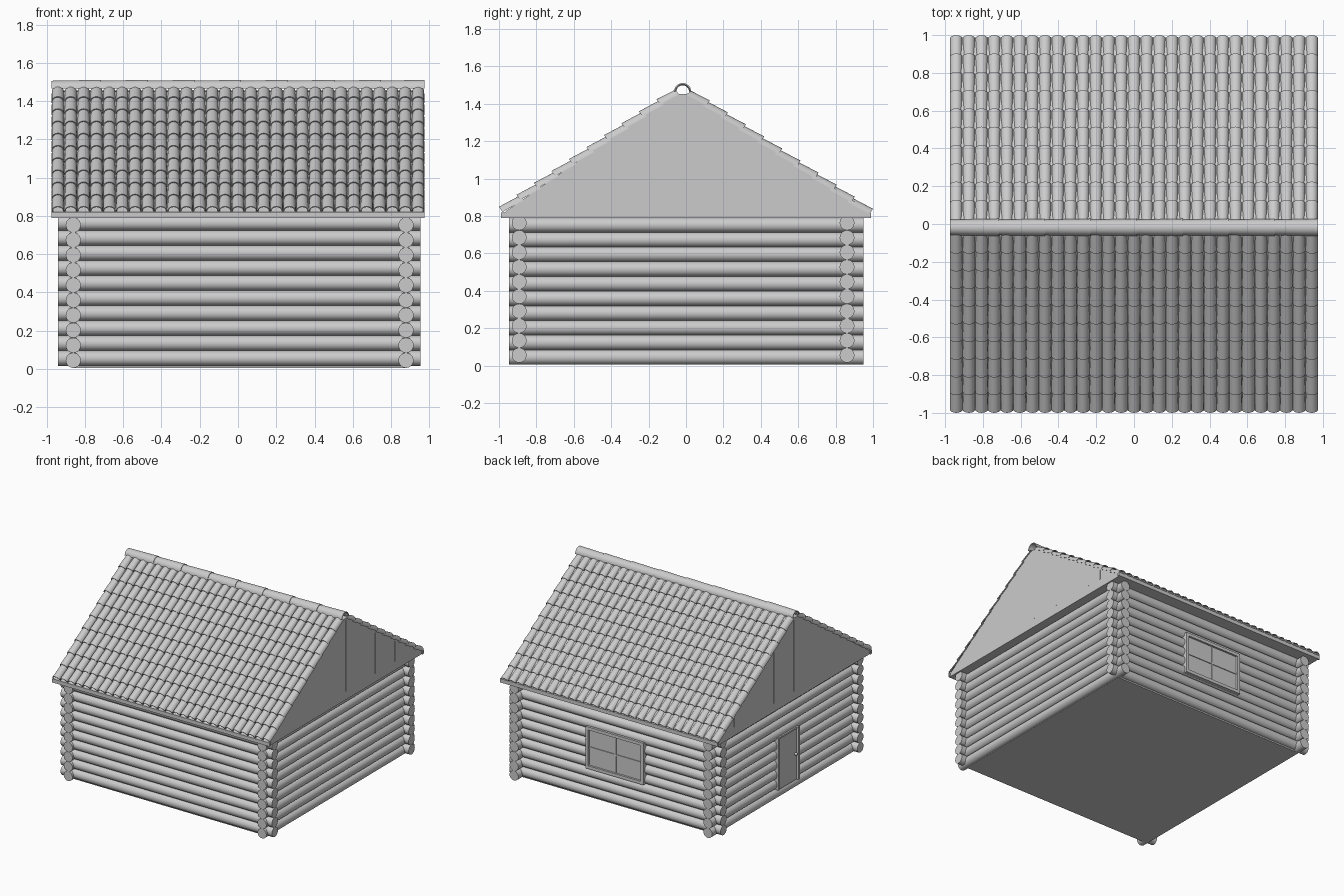
import bpy, bmesh, math
from mathutils import Vector, Matrix

if "Cube" in bpy.data.objects:
    bpy.data.objects.remove(bpy.data.objects["Cube"])

def finish(bm, name, smooth=True):
    bmesh.ops.recalc_face_normals(bm, faces=bm.faces)
    me = bpy.data.meshes.new(name)
    bm.to_mesh(me)
    bm.free()
    if smooth:
        me.shade_smooth()
        me.set_sharp_from_angle(angle=math.radians(40))
    ob = bpy.data.objects.new(name, me)
    bpy.context.collection.objects.link(ob)
    return ob

def add_box(bm, lo, hi):
    lo, hi = Vector(lo), Vector(hi)
    m = Matrix.Translation((lo + hi) / 2) @ Matrix.Diagonal((*(hi - lo), 1))
    bmesh.ops.create_cube(bm, size=1, matrix=m)

def boxes(name, *pairs):
    bm = bmesh.new()
    for lo, hi in pairs:
        add_box(bm, lo, hi)
    return finish(bm, name, False)

def add_log(bm, a, b, r):
    a, b = Vector(a), Vector(b)
    rot = (b - a).to_track_quat('Z', 'Y').to_matrix().to_4x4()
    bmesh.ops.create_cone(bm, cap_ends=True, segments=24, radius1=r, radius2=r,
                          depth=(b - a).length, matrix=Matrix.Translation((a + b) / 2) @ rot)

def add_half_pipe(bm, a, b, side, up, ra, rb, t, segs=8):
    """Thin half-round shell running from a to b, arched towards up."""
    rings = []
    for p, r in ((a, ra), (b, rb)):
        for rad in (r, r - t):
            rings.append([bm.verts.new(p + side * rad * math.cos(math.pi * i / segs)
                                       + up * rad * math.sin(math.pi * i / segs))
                          for i in range(segs + 1)])
    ao, ai, bo, bi = rings
    for p, q in ((ao, bo), (bi, ai), (ai, ao), (bo, bi)):
        for i in range(segs):
            bm.faces.new((p[i], p[i + 1], q[i + 1], q[i]))
    for i in (0, segs):
        bm.faces.new((ao[i], bo[i], bi[i], ai[i]))

# Log walls: ten courses, notched over each other at the corners
R, STEP = 0.0395, 0.0786
for name, y in (("front_wall_logs", -0.892), ("back_wall_logs", 0.861)):
    bm = bmesh.new()
    for i in range(10):
        z = 0.056 + i * STEP
        add_log(bm, (-0.94, y, z), (0.955, y, z), R)
    finish(bm, name)
for name, x in (("left_wall_logs", -0.861), ("right_wall_logs", 0.878)):
    bm = bmesh.new()
    for i in range(10):
        z = 0.045 + i * STEP
        add_log(bm, (x, -0.947, z), (x, 0.95, z), R)
    finish(bm, name)

# Floor
boxes("floor", ((-0.865, -0.893, 0.005), (0.875, 0.863, 0.025)))

# Attic body with both gables
bm = bmesh.new()
profile = [(-0.985, 0.79), (-0.985, 0.81), (-0.065, 1.45), (0.025, 1.455), (0.985, 0.82), (0.985, 0.79)]
base = bm.faces.new([bm.verts.new((-0.967, y, z)) for y, z in profile])
ext = bmesh.ops.extrude_face_region(bm, geom=[base])
bmesh.ops.translate(bm, vec=(1.934, 0, 0),
                    verts=[v for v in ext['geom'] if isinstance(v, bmesh.types.BMVert)])
base_faces = [f for f in bm.faces if len(f.verts) == 6]
if len(base_faces) < 2:
    bm.faces.new([v for v in sorted(bm.verts, key=lambda v: v.co.x)[:6]])
finish(bm, "attic_gables", False)

# Eave boards
boxes("eave_boards", *[((-0.975, y - 0.008, 0.79), (0.975, y + 0.008, 0.82)) for y in (-0.98, 0.98)])

# Thin plank seams on the gables
bm = bmesh.new()
for x in (-0.967, 0.967):
    for y in (0.0, 0.255, 0.38, 0.63, 0.76):
        add_box(bm, (x - 0.002, y - 0.003, 0.86), (x + 0.002, y + 0.003, 1.44 - 0.66 * y))
finish(bm, "gable_seams", False)

# Roof tiles: 29 columns by 10 rows on each slope
COLS, ROWS, WIDTH = 29, 10, 1.95
pitch = WIDTH / COLS
X = Vector((1, 0, 0))
for name, low, high in (("front_roof_tiles", (-0.981, 0.822), (-0.045, 1.46)),
                        ("back_roof_tiles", (0.981, 0.811), (0.012, 1.455))):
    low, high = Vector((0, *low)), Vector((0, *high))
    run = (high - low) / ROWS
    d = run.normalized()
    n = Vector((0, -d.z, d.y)) if d.y > 0 else Vector((0, d.z, -d.y))
    bm = bmesh.new()
    for c in range(COLS):
        x = X * (-WIDTH / 2 + pitch * (c + 0.5))
        for r in range(ROWS):
            a = x + low + run * r
            over = 1.15 if r < ROWS - 1 else 1.0
            b = a + run * over - n * 0.012
            add_half_pipe(bm, a, b, X, n, pitch * 0.5, pitch * 0.47, 0.005)
    finish(bm, name)

# Ridge caps, each lapping the next
bm = bmesh.new()
for i in range(8):
    x = -0.975 + i * 0.24375
    add_half_pipe(bm, Vector((x, -0.018, 1.465)), Vector((min(x + 0.26, 0.975), -0.018, 1.465)),
                  Vector((0, 1, 0)), Vector((0, 0, 1)), 0.041, 0.046, 0.007, 14)
finish(bm, "ridge_caps")

# Back window: frame, glazing bars, sill and pane
x0, x1, z0, z1, ya, yb = -0.26, 0.26, 0.26, 0.6, 0.85, 0.918
F, B = 0.025, 0.006
boxes("window_frame",
      ((x0, ya, z0), (x0 + F, yb, z1)), ((x1 - F, ya, z0), (x1, yb, z1)),
      ((x0 + F, ya, z0), (x1 - F, yb, z0 + F)), ((x0 + F, ya, z1 - F), (x1 - F, yb, z1)))
zm = (z0 + z1) / 2
boxes("window_bars", ((-B, ya, z0), (B, 0.908, z1)), ((x0, ya, zm - B), (x1, 0.908, zm + B)))
boxes("window_pane", ((x0 + 0.01, ya, z0 + 0.01), (x1 - 0.01, 0.902, z1 - 0.01)))

# Left side door: panel, jambs and knob
boxes("door_panel", ((-0.906, -0.13, 0.085), (-0.85, 0.11, 0.505)))
boxes("door_frame", ((-0.925, -0.142, 0.085), (-0.85, -0.122, 0.51)),
      ((-0.912, 0.102, 0.085), (-0.85, 0.118, 0.51)),
      ((-0.912, -0.122, 0.497), (-0.85, 0.102, 0.51)))
bm = bmesh.new()
bmesh.ops.create_uvsphere(bm, u_segments=12, v_segments=8, radius=0.012,
                          matrix=Matrix.Translation((-0.917, -0.1, 0.3)))
finish(bm, "door_knob")
